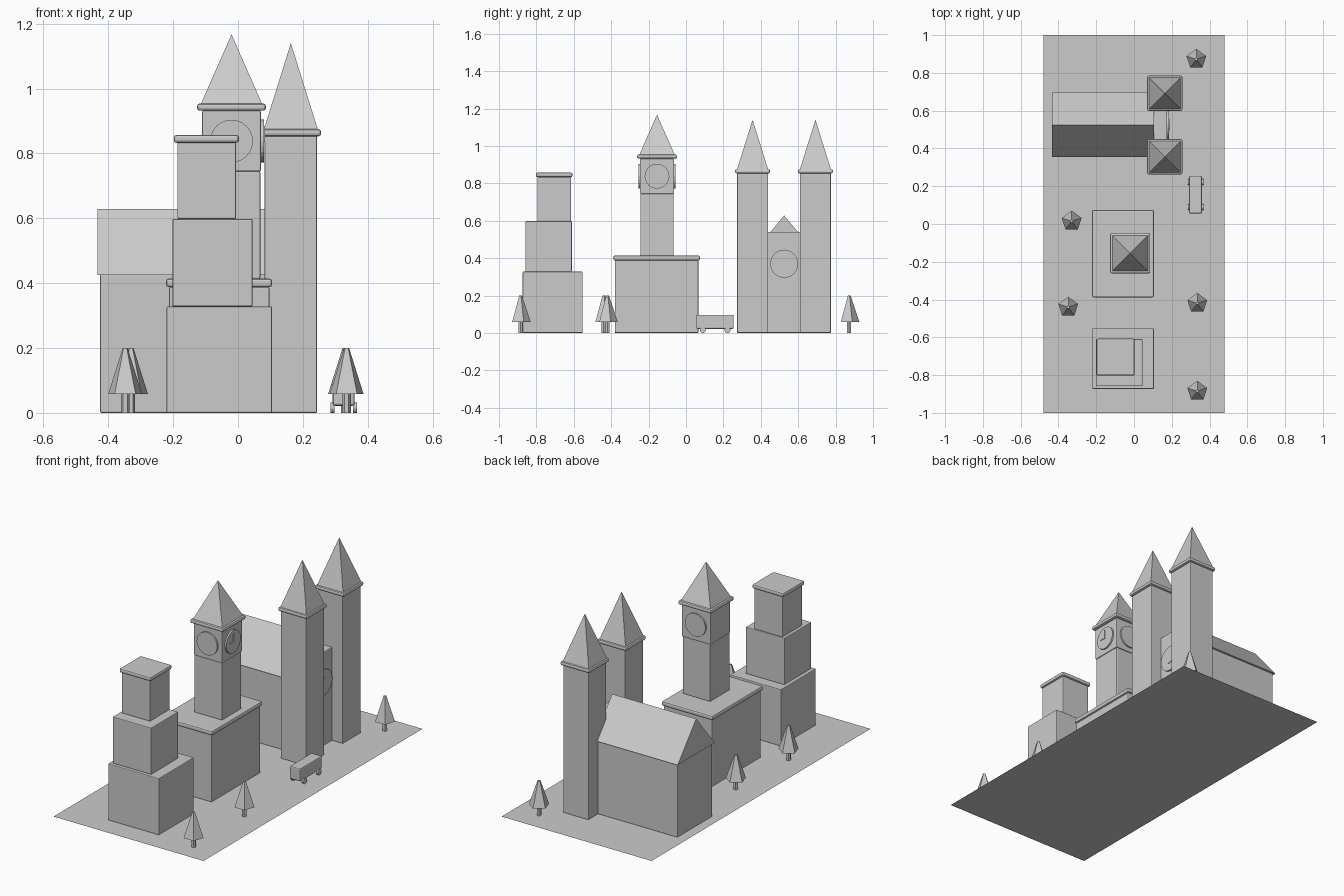
import bpy
import math
from mathutils import Matrix

cube = bpy.data.objects.get("Cube")
if cube:
    bpy.data.objects.remove(cube, do_unlink=True)

stone = bpy.data.materials.new("plain_grey")
stone.use_nodes = True
GREY = (0.6, 0.6, 0.6, 1)
stone.diffuse_color = GREY
stone.node_tree.nodes["Principled BSDF"].inputs["Base Color"].default_value = GREY


def make(name, verts, faces, bevel=0):
    mesh = bpy.data.meshes.new(name)
    mesh.from_pydata(verts, [], faces)
    mesh.materials.append(stone)
    obj = bpy.data.objects.new(name, mesh)
    bpy.context.collection.objects.link(obj)
    if bevel:
        mod = obj.modifiers.new("soft_edges", 'BEVEL')
        mod.width = bevel
        mod.segments = 2
    return obj


def box(name, x, y, z, bevel=0.004):
    verts = [(a, b, c) for c in z for a, b in
             ((x[0], y[0]), (x[1], y[0]), (x[1], y[1]), (x[0], y[1]))]
    faces = [(3, 2, 1, 0), (4, 5, 6, 7)]
    faces += [(i, (i + 1) % 4, (i + 1) % 4 + 4, i + 4) for i in range(4)]
    return make(name, verts, faces, bevel)


def block(name, cx, cy, hx, hy, z, bevel=0.004):
    return box(name, (cx - hx, cx + hx), (cy - hy, cy + hy), z, bevel)


def frustum(name, sides, r0, r1, z0, z1, start):
    """Tapered prism standing on z0; start is the angle of its first corner."""
    verts = []
    for r, z in ((r0, z0), (r1, z1)):
        for i in range(sides):
            a = start + math.tau * i / sides
            verts.append((r * math.cos(a), r * math.sin(a), z))
    faces = [tuple(reversed(range(sides))), tuple(range(sides, 2 * sides))]
    for i in range(sides):
        j = (i + 1) % sides
        faces.append((i, j, j + sides, i + sides))
    return make(name, verts, faces)


def disc(name, centre, radius, thick, direction, sides=24):
    """Round plate projecting from centre toward the given heading."""
    obj = frustum(name, sides, radius, radius, 0, thick, 0)
    turn = Matrix.Rotation(direction, 4, 'Z') @ Matrix.Rotation(math.pi / 2, 4, 'Y')
    obj.data.transform(Matrix.Translation(centre) @ turn)
    return obj


def spire(name, cx, cy, half, z0, z1):
    base = [(cx - half, cy - half, z0), (cx + half, cy - half, z0),
            (cx + half, cy + half, z0), (cx - half, cy + half, z0), (cx, cy, z1)]
    return make(name, base, [(3, 2, 1, 0), (0, 1, 4), (1, 2, 4), (2, 3, 4), (3, 0, 4)])


# Ground
make("ground", [(-.48, -1, 0), (.48, -1, 0), (.48, 1, 0), (-.48, 1, 0)], [(0, 1, 2, 3)])

# Stepped tower
box("stepped_base", (-.22, .105), (-.873, -.553), (0, .328))
box("stepped_middle", (-.202, .045), (-.858, -.61), (.328, .598))
box("stepped_top", (-.187, -.006), (-.795, -.615), (.598, .833))
box("stepped_cap", (-.198, .003), (-.803, -.607), (.833, .857), .008)

# Clock building
CX, CY = -.02, -.155
box("hall", (-.213, .097), (-.38, .066), (0, .388))
box("hall_cornice", (-.222, .105), (-.388, .075), (.388, .414), .008)
block("clock_shaft", CX, CY, .089, .089, (.414, .745))
block("clock_block", CX, CY, .091, .091, (.745, .932))
block("clock_cap", CX, CY, .106, .106, (.932, .954), .008)
spire("clock_spire", CX, CY, .094, .954, 1.167)

# Clock faces on three sides, hands on one
for label, angle in (("front", -math.pi / 2), ("left", 0), ("back", math.pi / 2)):
    out = .091
    disc("clock_face_" + label,
         (CX + out * math.cos(angle), CY + out * math.sin(angle), .838),
         .066, .009, angle)
box("minute_hand", (.078, .084), (CY - .003, CY + .003), (.835, .885), 0)
box("hour_hand", (.078, .084), (CY - .034, CY + .003), (.835, .841), 0)

# Church nave, roof and facade
box("nave", (-.425, .12), (.365, .685), (0, .427))
make("nave_roof",
     [(x, y, z) for x in (-.433, .105) for y, z in ((.355, .425), (.695, .425), (.525, .628))],
     [(0, 2, 1), (3, 4, 5), (0, 1, 4, 3), (1, 2, 5, 4), (2, 0, 3, 5)])
box("facade", (.10, .175), (.425, .625), (0, .54))
disc("rose_window", (.175, .525, .37), .075, .009, 0)
disc("rose_centre", (.184, .525, .37), .03, .003, 0)

# Church towers
for label, ty in (("front", .356), ("back", .692)):
    tx = .163
    block("church_tower_" + label, tx, ty, .081, .083, (0, .853))
    block("church_cap_" + label, tx, ty, .093, .093, (.853, .875), .008)
    spire("church_spire_" + label, tx, ty, .083, .875, 1.14)

# Trees
for i, (px, py) in enumerate(((.33, .872), (-.33, .015), (-.348, -.44),
                              (.335, -.42), (.335, -.885))):
    for part in (frustum(f"trunk_{i}", 6, .013, .013, 0, .06, 0),
                 frustum(f"foliage_{i}", 5, .055, .008, .058, .2, math.pi / 2)):
        part.location = (px, py, 0)

# Bus
box("bus_body", (.292, .36), (.055, .255), (.022, .097), .007)
for side, wx in (("right", .285), ("left", .355)):
    for end, wy in (("front", .09), ("back", .222)):
        disc(f"wheel_{end}_{side}", (wx, wy, .016), .016, .012, 0, 16)
